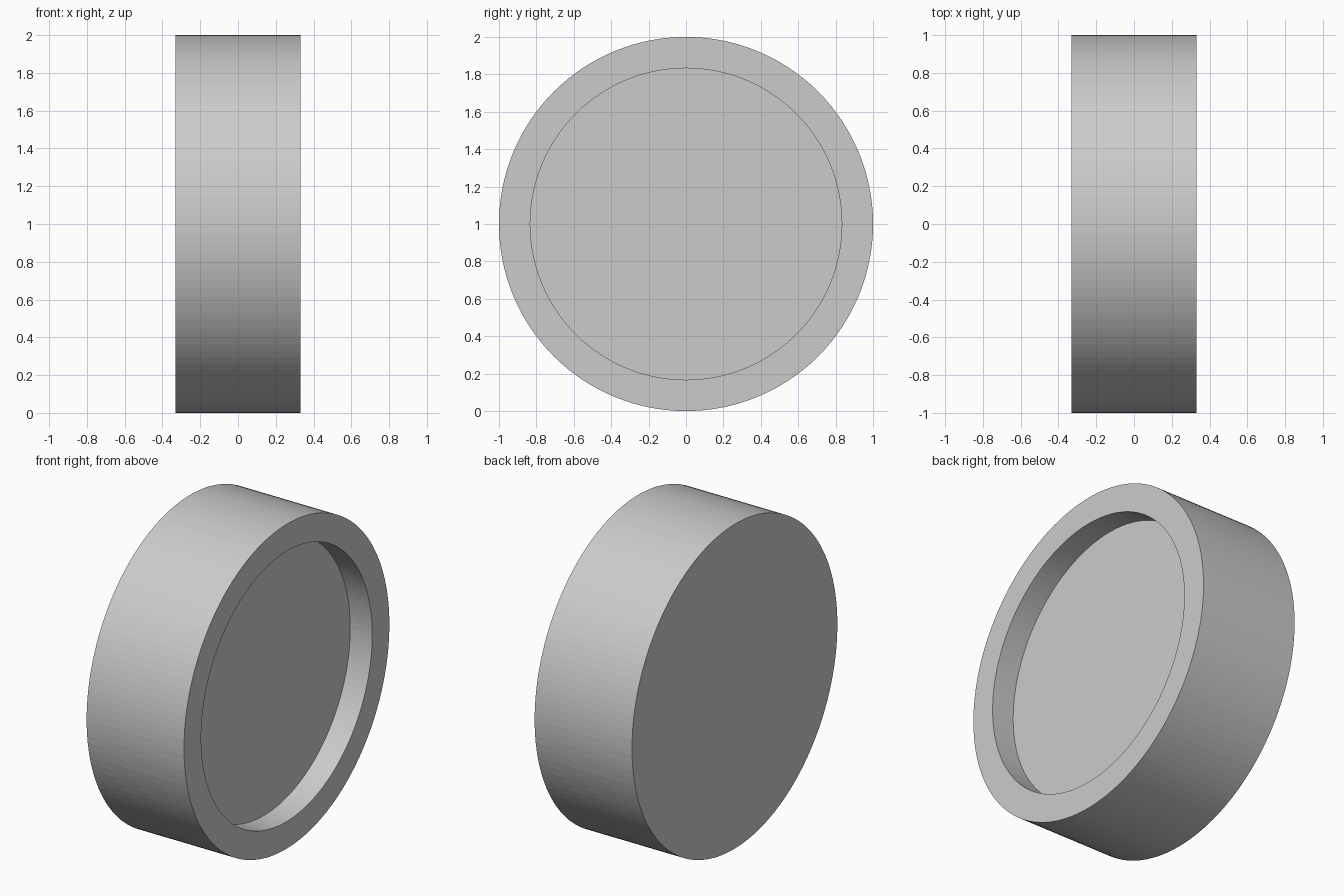
import bpy, bmesh, math

if "Cube" in bpy.data.objects:
    bpy.data.objects.remove(bpy.data.objects["Cube"])

SEGMENTS = 128
HALF_WIDTH = 0.332
FLOOR_X = HALF_WIDTH - 0.15

# Profile (x along the axis, radius): closed back, rim, recess wall
profile = [(-HALF_WIDTH, 1.0), (HALF_WIDTH, 1.0), (HALF_WIDTH, 0.833), (FLOOR_X, 0.833)]

bm = bmesh.new()
rings = []
for x, r in profile:
    ring = []
    for i in range(SEGMENTS):
        a = 2 * math.pi * i / SEGMENTS
        ring.append(bm.verts.new((x, r * math.cos(a), 1 + r * math.sin(a))))
    rings.append(ring)

# Outer wall, front rim and recess wall
for r0, r1 in zip(rings, rings[1:]):
    for i in range(SEGMENTS):
        j = (i + 1) % SEGMENTS
        bm.faces.new((r0[i], r0[j], r1[j], r1[i]))

# Flat back and recess floor
bm.faces.new(rings[0])
bm.faces.new(rings[-1])
bmesh.ops.recalc_face_normals(bm, faces=bm.faces[:])

mesh = bpy.data.meshes.new("recessed_disc")
bm.to_mesh(mesh)
bm.free()
disc = bpy.data.objects.new("recessed_disc", mesh)
bpy.context.collection.objects.link(disc)
